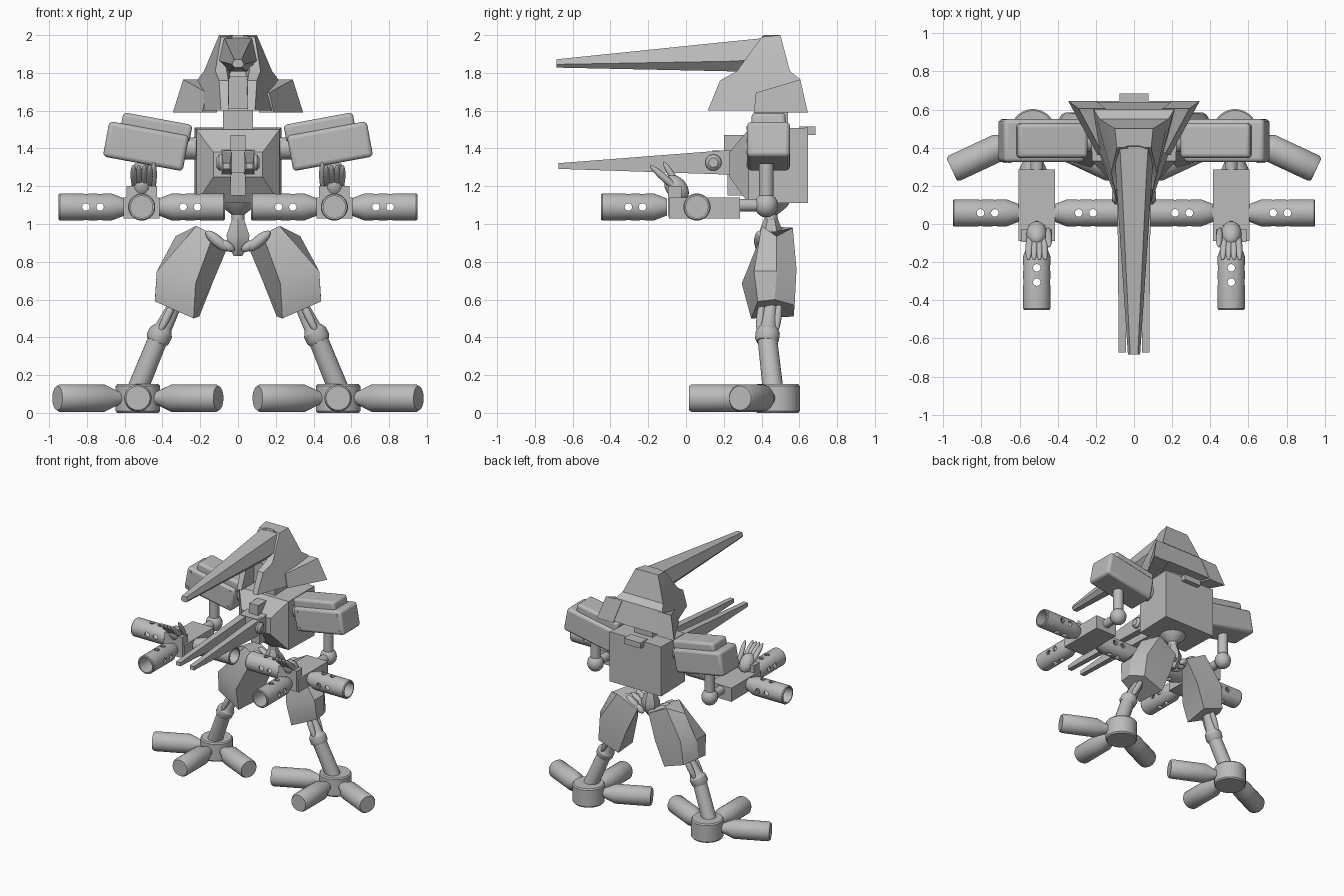
import bpy, bmesh, math
from mathutils import Vector, Matrix

if "Cube" in bpy.data.objects:
    bpy.data.objects.remove(bpy.data.objects["Cube"])

GREY = (0.5, 0.5, 0.5, 1)
mat = bpy.data.materials.new("plain grey")
mat.use_nodes = True
mat.diffuse_color = GREY
mat.node_tree.nodes["Principled BSDF"].inputs["Base Color"].default_value = GREY


def finish(name, bm, mirror=False, bevel=0):
    bmesh.ops.recalc_face_normals(bm, faces=bm.faces)
    me = bpy.data.meshes.new(name)
    bm.to_mesh(me)
    bm.free()
    me.materials.append(mat)
    me.set_sharp_from_angle(angle=math.radians(32))
    ob = bpy.data.objects.new(name, me)
    bpy.context.collection.objects.link(ob)
    if bevel:
        mod = ob.modifiers.new("bevel", 'BEVEL')
        mod.width, mod.segments = bevel, 3
    if mirror:
        mod = ob.modifiers.new("mirror", 'MIRROR')
        mod.use_mirror_merge = False
    return ob


def aim(p, d):
    return Matrix.Translation(p) @ Vector(d).to_track_quat('Z', 'Y').to_matrix().to_4x4()


def loft(bm, rings, smooth=False):
    vs = [[bm.verts.new(p) for p in r] for r in rings]
    n = len(vs[0])
    for a, b in zip(vs, vs[1:]):
        for i in range(n):
            j = (i + 1) % n
            bm.faces.new((a[i], a[j], b[j], b[i])).smooth = smooth
    bm.faces.new(vs[0][::-1])
    bm.faces.new(vs[-1])


def lathe(bm, p, d, profile, seg=24, smooth=True):
    # revolve (distance, radius) pairs around the axis d from p
    m = aim(p, d)
    angles = [math.tau * (i + .5) / seg for i in range(seg)]
    loft(bm, [[m @ Vector((r * math.cos(a), r * math.sin(a), t)) for a in angles]
              for t, r in profile], smooth)


def rod(bm, a, b, r1, r2=None, seg=20):
    v = Vector(b) - Vector(a)
    lathe(bm, a, v, [(0, r1), (v.length, r1 if r2 is None else r2)], seg)


def box(bm, lo, hi, m=Matrix()):
    (x, y, z), (X, Y, Z) = lo, hi
    loft(bm, [[m @ Vector(p) for p in ((x, y, h), (X, y, h), (X, Y, h), (x, Y, h))] for h in (z, Z)])


def blob(bm, a, b, r):
    # ellipsoid stretched from a to b
    a, b = Vector(a), Vector(b)
    m = aim((a + b) / 2, b - a) @ Matrix.Diagonal((r, r, (b - a).length / 2, 1))
    made = bmesh.ops.create_uvsphere(bm, u_segments=16, v_segments=10, radius=1, matrix=m)
    for v in made["verts"]:
        for f in v.link_faces:
            f.smooth = True


def sym(points):
    # close a half outline across x
    return points + [(-x, y, z) for x, y, z in reversed(points)]


# Feet: round hub with three bullet-shaped toes
hub = Vector((.53, .485, .078))
bm = bmesh.new()
lathe(bm, (.53, .485, 0), (0, 0, 1), [(0, .11), (.01, .118), (.142, .118), (.152, .11)], 32)
finish("foot_hub", bm, True)
bm = bmesh.new()
for deg in (-25, -90, -155):
    d = (math.cos(math.radians(deg)), math.sin(math.radians(deg)), 0)
    lathe(bm, hub, d, [(.08, .035), (.12, .038), (.2, .073), (.455, .073), (.47, .064)])
finish("toes", bm, True)

# Lower legs with knee collar and pistons
ankle, knee, hip = (.53, .46, .13), (.42, .43, .40), (.33, .45, .58)
bm = bmesh.new()
rod(bm, ankle, knee, .055, .052)
lathe(bm, knee, Vector(hip) - Vector(knee), [(-.03, .053), (-.01, .064), (.03, .064), (.06, .045), (.2, .035)])
for dy in (-.045, .045):
    blob(bm, (.42, .43 + dy, .42), (.33, .45 + dy, .6), .022)
finish("shin", bm, True)

# Thighs: faceted armour, widest at the knee ridge
bm = bmesh.new()
loft(bm, [
    [(.13, .40, .945), (.22, .40, .99), (.33, .48, .935), (.22, .565, .98), (.05, .55, .89)],
    [(.225, .295, .685), (.43, .36, .75), (.43, .48, .75), (.36, .585, .76), (.13, .58, .70)],
    [(.235, .345, .50), (.44, .38, .59), (.44, .47, .60), (.38, .575, .57), (.205, .57, .51)]])
finish("thigh", bm, True)

# Pelvis, waist and hip joints
bm = bmesh.new()
lathe(bm, (0, .45, 1.03), (0, 0, -1), [(0, .035), (.09, .07), (.15, .06), (.2, .025)], 6, False)
finish("pelvis", bm)
bm = bmesh.new()
lathe(bm, (0, .45, 1.13), (0, 0, -1), [(0, .11), (.04, .085), (.08, .035), (.13, .035)])
finish("waist", bm)
bm = bmesh.new()
for y in (.39, .45, .51):
    blob(bm, (.02, y, .86), (.10, y, .91), .025)
    blob(bm, (.05, y, .86), (.17, y, .96), .03)
finish("hip_joint", bm, True)

# Torso
bm = bmesh.new()
loft(bm, [[(-x, y, z), (x, y, z), (x, y, Z), (-x, y, Z)] for x, y, z, Z in
          ((.13, .23, 1.25, 1.38), (.22, .33, 1.11, 1.50), (.23, .645, 1.11, 1.51))])
finish("torso", bm)
bm = bmesh.new()
box(bm, (-.075, .60, 1.47), (.075, .685, 1.515))
finish("back_tab", bm)
bm = bmesh.new()
box(bm, (-.08, .36, 1.48), (.08, .54, 1.66))
finish("neck", bm)

# Chest mount with twin spikes and pivots
bm = bmesh.new()
box(bm, (-.075, .14, 1.27), (.075, .26, 1.39))
box(bm, (-.04, .2, 1.36), (.04, .34, 1.47))
box(bm, (-.04, .22, 1.15), (.04, .34, 1.28))
finish("chest_mount", bm)
bm = bmesh.new()
loft(bm, [[(x, y, z), (X, y, z), (X, y, Z), (x, y, Z)] for x, X, y, z, Z in
          ((.03, .088, .27, 1.26, 1.395), (.042, .08, -.675, 1.292, 1.322))])
finish("chest_spike", bm, True)
bm = bmesh.new()
lathe(bm, (.07, .145, 1.325), (1, 0, 0), [(0, .045), (.03, .042), (.045, .025)])
finish("spike_pivot", bm, True)

# Shoulders: tilted rounded boxes with a cap
tilt = Matrix.Translation((.487, .437, 1.412)) @ Matrix.Rotation(math.radians(-10.5), 4, 'Y')
bm = bmesh.new()
box(bm, (-.215, -.113, -.095), (.215, .113, .095), tilt)
finish("shoulder", bm, True, .022)
bm = bmesh.new()
box(bm, (-.222, -.09, .06), (.15, .09, .155), tilt)
finish("shoulder_cap", bm, True, .02)
bm = bmesh.new()
for x in (-.18, .18):
    for z in (-.065, .065):
        rod(bm, tilt @ Vector((x, -.10, z)), tilt @ Vector((x, -.118, z)), .011, seg=12)
rod(bm, (.2, .437, 1.4), (.3, .437, 1.4), .06)
finish("shoulder_bolts_and_axle", bm, True)

# Arms
bm = bmesh.new()
rod(bm, (.51, .425, 1.32), (.51, .425, 1.12), .038)
rod(bm, (.51, .425, 1.10), (.51, .27, 1.10), .034)
blob(bm, (.51, .425, 1.035), (.51, .425, 1.165), .062)
finish("elbow", bm, True)
bm = bmesh.new()
box(bm, (.415, -.09, 1.03), (.605, .285, 1.14))
box(bm, (.43, -.095, 1.04), (.59, -.025, 1.2))
finish("forearm", bm, True)

# Hands: palm, fingers and thumb leaning forward
bm = bmesh.new()
blob(bm, (.51, .0, 1.13), (.51, -.10, 1.25), .055)
for dx in (-.045, -.015, .015, .045):
    blob(bm, (.51 + dx * .7, -.03, 1.17), (.51 + dx, -.19, 1.31), .02)
blob(bm, (.45, -.02, 1.17), (.445, -.12, 1.33), .018)
finish("hand", bm, True)

# Hollow barrel template with vent holes
bm = bmesh.new()
lathe(bm, (0, 0, 0), (0, 0, 1), [(0, .045), (.07, .072), (.343, .072), (.35, .067), (.35, .058), (.1, .058)], 32)
template = finish("barrel_template", bm)
bm = bmesh.new()
for d in ((1, 0, 0), (-1, 0, 0), (0, 1, 0), (0, -1, 0)):
    for z in (.13, .205):
        lathe(bm, (0, 0, z), d, [(.045, .02), (.09, .02)], 14)
cutter = finish("vent_cutter", bm)
cutter.hide_render = True
cut = template.modifiers.new("vents", 'BOOLEAN')
cut.operation, cut.object = 'DIFFERENCE', cutter
vented = bpy.data.meshes.new_from_object(template.evaluated_get(bpy.context.evaluated_depsgraph_get()))
for helper in (template, cutter):
    bpy.data.objects.remove(helper)

# Three barrels on each forearm
bm = bmesh.new()
for p, d in (((.6, .058, 1.09), (1, 0, 0)), ((.42, .058, 1.09), (-1, 0, 0)), ((.51, -.1, 1.09), (0, -1, 0))):
    piece = vented.copy()
    piece.transform(aim(p, d))
    bm.from_mesh(piece)
    bpy.data.meshes.remove(piece)
finish("barrels", bm, True)

# Helmet: flared shell with a notched face opening
bm = bmesh.new()
loft(bm, [sym([(.05, .30, 1.6), (.05, .115, 1.6), (.09, .115, 1.6), (.28, .64, 1.6)]),
          sym([(.045, .34, 1.76), (.05, .18, 1.76), (.10, .18, 1.76), (.21, .60, 1.77)]),
          sym([(.04, .36, 1.81), (.06, .27, 1.81), (.12, .27, 1.81), (.18, .55, 1.81)]),
          sym([(.03, .41, 2.0), (.06, .40, 1.99), (.09, .40, 1.99), (.10, .50, 2.0)])])
finish("helmet", bm)
bm = bmesh.new()
loft(bm, [[(.345, .645, 1.59), (.19, .36, 1.59), (.11, .40, 1.59), (.2, .645, 1.59)],
          [(.29, .605, 1.765), (.165, .37, 1.695), (.11, .40, 1.695), (.15, .605, 1.765)]])
finish("helmet_flap", bm, True)
bm = bmesh.new()
box(bm, (-.07, .27, 1.61), (.07, .42, 1.78))
finish("face", bm)

# Long horn on the brow
bm = bmesh.new()
loft(bm, [sym([(.05, .42, 1.81), (.105, .42, 1.875), (.075, .42, 1.985)]),
          sym([(.045, .25, 1.808), (.095, .25, 1.862), (.065, .25, 1.968)]),
          sym([(.018, -.685, 1.828), (.032, -.685, 1.845), (.02, -.685, 1.872)])])
finish("horn", bm)
